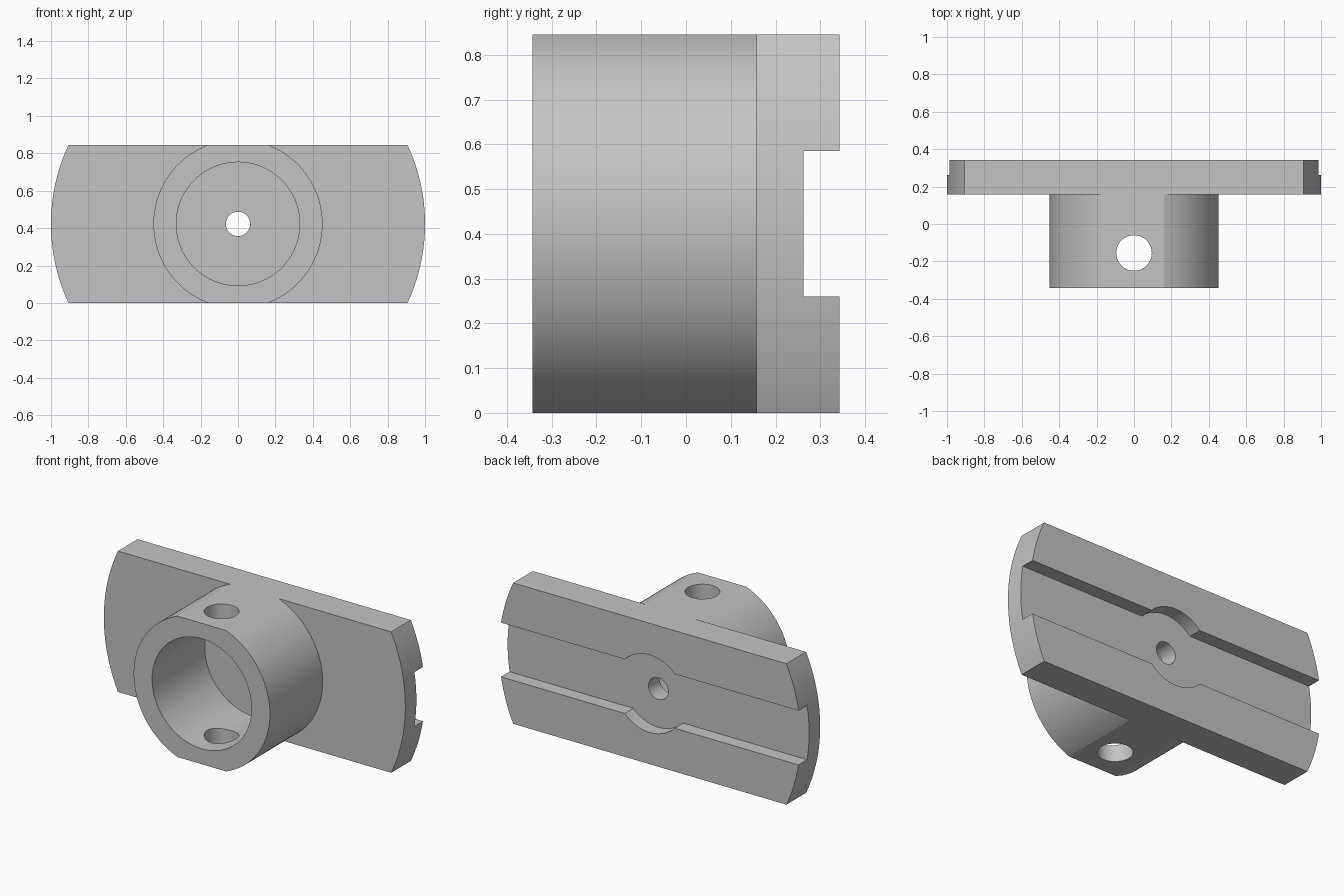
import bpy, math

if "Cube" in bpy.data.objects:
    bpy.data.objects.remove(bpy.data.objects["Cube"], do_unlink=True)

HEIGHT = 0.845
MID = HEIGHT / 2
FRONT, STEP, BACK = -0.343, 0.157, 0.343
SLOT_FLOOR = 0.262

grey = bpy.data.materials.new("plain_grey")
grey.use_nodes = True
colour = (0.55, 0.55, 0.55, 1)
grey.diffuse_color = colour
grey.node_tree.nodes["Principled BSDF"].inputs["Base Color"].default_value = colour


def rod(name, radius, y0, y1, sides=96):
    """Cylinder along y, centred on the part's axis."""
    bpy.ops.mesh.primitive_cylinder_add(
        vertices=sides, radius=radius, depth=y1 - y0,
        location=(0, (y0 + y1) / 2, MID), rotation=(math.pi / 2, 0, 0))
    return finish(name)


def box(name, x, y0, y1, z0, z1):
    bpy.ops.mesh.primitive_cube_add(size=1, location=(0, (y0 + y1) / 2, (z0 + z1) / 2))
    bpy.context.object.scale = (x, y1 - y0, z1 - z0)
    return finish(name)


def finish(name):
    obj = bpy.context.object
    obj.name = name
    bpy.ops.object.transform_apply(location=True, rotation=True, scale=True)
    obj.data.materials.append(grey)
    return obj


def combine(target, other, operation):
    """Apply a boolean and discard the second solid."""
    bpy.context.view_layer.objects.active = target
    mod = target.modifiers.new(operation.lower(), "BOOLEAN")
    mod.operation, mod.solver, mod.object = operation, "EXACT", other
    bpy.ops.object.modifier_apply(modifier=mod.name)
    bpy.data.objects.remove(other, do_unlink=True)


# Round flange and hub joined, then trimmed flat at top and bottom
bracket = rod("flanged_hub", 1.0, STEP, BACK, 192)
combine(bracket, rod("hub", 0.452, FRONT, STEP + 0.05, 128), "UNION")
combine(bracket, box("trim", 3, -1, 1, 0, HEIGHT), "INTERSECT")

# Blind bore in the hub and small hole through the flange
combine(bracket, rod("bore", 0.33, FRONT - 0.1, STEP), "DIFFERENCE")
combine(bracket, rod("centre_hole", 0.065, 0, 1, 48), "DIFFERENCE")

# Rear slot with a round pocket at its middle
recess = box("slot", 3, SLOT_FLOOR, BACK + 0.1, 0.26, 0.585)
combine(recess, rod("pocket", 0.232, SLOT_FLOOR, BACK + 0.1), "UNION")
combine(bracket, recess, "DIFFERENCE")

# Vertical pin hole through both hub walls
bpy.ops.mesh.primitive_cylinder_add(vertices=64, radius=0.095, depth=2,
                                    location=(0, -0.155, MID))
combine(bracket, finish("pin_hole"), "DIFFERENCE")

bpy.ops.object.select_all(action="DESELECT")
bracket.select_set(True)
bpy.context.view_layer.objects.active = bracket
bpy.ops.object.shade_smooth_by_angle(angle=math.radians(20))
